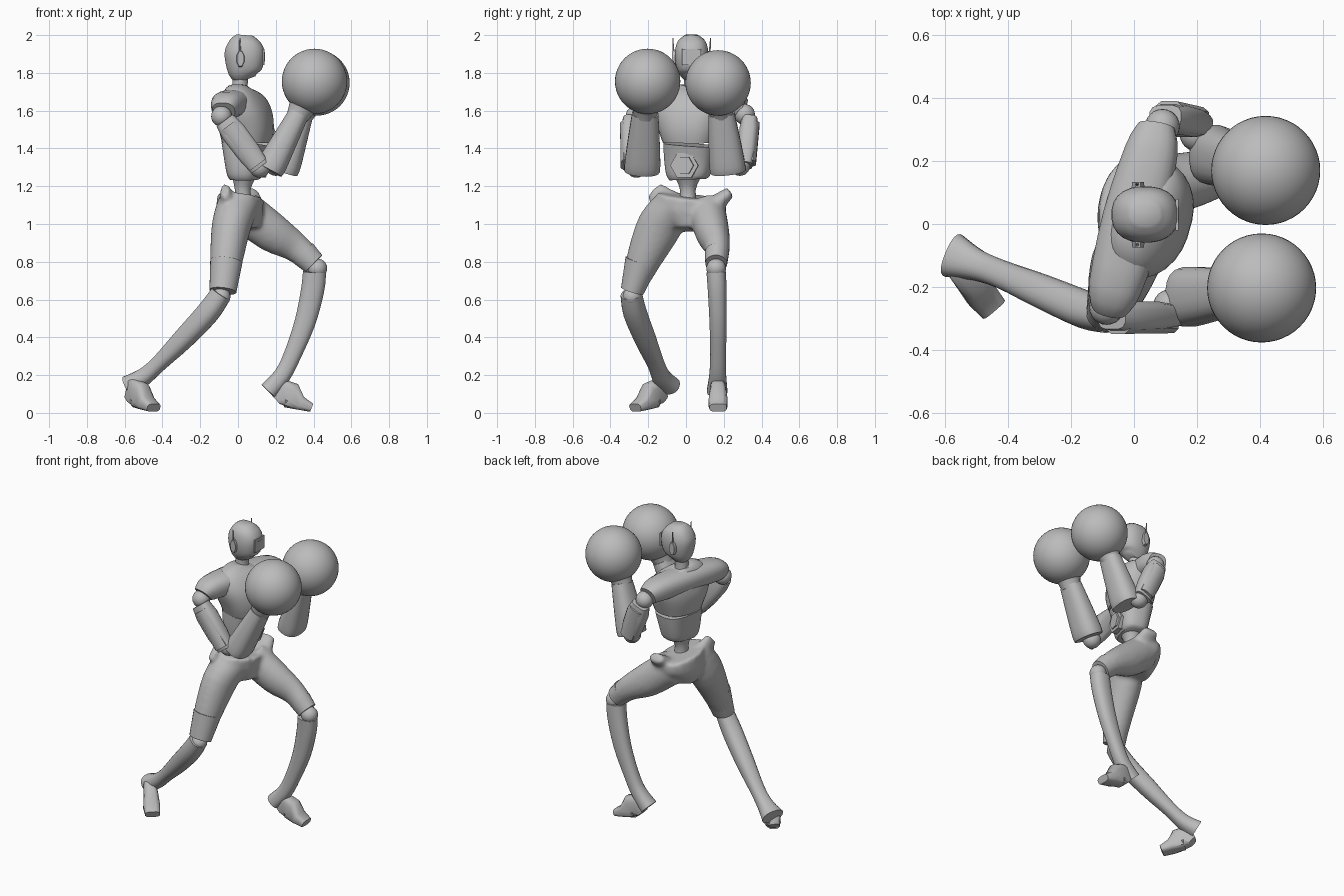
import bpy, bmesh, math
from mathutils import Vector, Matrix

if "Cube" in bpy.data.objects:
    bpy.data.objects.remove(bpy.data.objects["Cube"])

grey = bpy.data.materials.new("plain grey")
grey.use_nodes = True
grey.diffuse_color = (0.5, 0.5, 0.5, 1)
grey.node_tree.nodes["Principled BSDF"].inputs["Base Color"].default_value = grey.diffuse_color


def finish(name, bm, angle=40):
    """Turn a bmesh into a named, shaded object."""
    bmesh.ops.recalc_face_normals(bm, faces=bm.faces)
    mesh = bpy.data.meshes.new(name)
    bm.to_mesh(mesh)
    bm.free()
    mesh.materials.append(grey)
    obj = bpy.data.objects.new(name, mesh)
    bpy.context.collection.objects.link(obj)
    bpy.ops.object.select_all(action='DESELECT')
    obj.select_set(True)
    bpy.context.view_layer.objects.active = obj
    bpy.ops.object.shade_smooth_by_angle(angle=math.radians(angle))
    return obj


def catmull(rows, steps):
    """Smooth rows of numbers into a denser list."""
    out = []
    for i in range(len(rows) - 1):
        quad = [rows[max(i - 1, 0)], rows[i], rows[i + 1], rows[min(i + 2, len(rows) - 1)]]
        for s in range(steps):
            t = s / steps
            out.append([0.5 * (2 * b + (c - a) * t + (2 * a - 5 * b + 4 * c - d) * t * t
                               + (3 * b - a - 3 * c + d) * t ** 3) for a, b, c, d in zip(*quad)])
    return out + [rows[-1]]


def add_loft(bm, rows, side, sides=20, power=1.0, steps=3):
    """Skin rings given as (x, y, z, half width, half depth) along a path."""
    rows = catmull(rows, steps)
    mids = [Vector(r[:3]) for r in rows]
    rings = []
    for i, row in enumerate(rows):
        along = (mids[min(i + 1, len(mids) - 1)] - mids[max(i - 1, 0)]).normalized()
        u = Vector(side)
        u = (u - along * u.dot(along)).normalized()
        v = along.cross(u)
        ring = []
        for k in range(sides):
            a = math.tau * (k + 0.5) / sides
            c, s = math.cos(a), math.sin(a)
            c, s = math.copysign(abs(c) ** power, c), math.copysign(abs(s) ** power, s)
            ring.append(bm.verts.new(mids[i] + u * c * row[3] + v * s * row[4]))
        rings.append(ring)
    for lo, hi in zip(rings, rings[1:]):
        for k in range(sides):
            n = (k + 1) % sides
            bm.faces.new((lo[k], lo[n], hi[n], hi[k]))
    bm.faces.new(rings[0])
    bm.faces.new(rings[-1])


def loft(name, rows, side=(0, 1, 0), **options):
    bm = bmesh.new()
    add_loft(bm, rows, side, **options)
    return finish(name, bm)


def ball(name, centre, radius, segments=24):
    bm = bmesh.new()
    bmesh.ops.create_uvsphere(bm, u_segments=segments, v_segments=segments // 2, radius=radius,
                              matrix=Matrix.Translation(centre))
    return finish(name, bm)


def box(name, centre, size):
    bm = bmesh.new()
    bmesh.ops.create_cube(bm, size=1, matrix=Matrix.Translation(centre) @ Matrix.Diagonal((*size, 1)))
    return finish(name, bm)


# Head, visor, ears and aerials
loft("head", [(.045, .03, 1.765, .035, .05), (.035, .03, 1.8, .07, .085),
              (.035, .03, 1.86, .087, .103), (.035, .03, 1.92, .088, .105),
              (.035, .03, 1.97, .072, .08), (.037, .03, 2.0, .035, .045)], power=.85, sides=24)
box("visor", (.136, .03, 1.885), (.009, .1, .085))
box("visor_slot", (.139, .03, 1.885), (.007, .05, .05))
for name, way in (("right", -1), ("left", 1)):
    loft(name + "_ear", [(.013, .03 + way * .07, 1.875, .024, .048),
                         (.013, .03 + way * .104, 1.875, .02, .042)], side=(1, 0, 0), sides=8, steps=1)
    loft(name + "_aerial", [(.01, .03 + way * .095, 1.9, .006, .006),
                            (.01, .03 + way * .1, 1.985, .003, .003)], sides=6, steps=1)
loft("neck", [(.015, .03, 1.66, .05, .055), (.01, .03, 1.72, .042, .042), (.015, .03, 1.79, .042, .042)])

# Torso, twisted so the right shoulder is drawn back
across = (.27, .96, 0)
loft("chest", [(.045, .02, 1.43, .14, .125), (.045, .02, 1.5, .165, .138), (.035, .02, 1.58, .19, .135),
               (.02, .02, 1.65, .19, .11), (.01, .025, 1.7, .14, .075), (.01, .03, 1.725, .06, .05)],
     side=across, power=.8, sides=28)
loft("shoulder_yoke", [(-.075, -.26, 1.6, .06, .055), (-.06, -.2, 1.63, .085, .07),
                       (0, .02, 1.64, .1, .075), (.055, .23, 1.63, .085, .07),
                       (.07, .305, 1.61, .06, .055)], side=(1, -.27, 0), power=.8)
loft("belly", [(.035, .01, 1.235, .095, .07), (.035, .01, 1.26, .115, .085),
               (.035, .015, 1.34, .13, .1), (.04, .02, 1.42, .137, .12)], side=across, power=.7)
loft("belly_hexagon_frame", [(.08, 0, 1.31, .075, .075), (.143, -.01, 1.31, .075, .075)],
     side=(0, 0, 1), sides=6, steps=1)
loft("belly_hexagon", [(.1, 0, 1.31, .055, .055), (.152, -.012, 1.31, .052, .052)],
     side=(0, 0, 1), sides=6, steps=1)
loft("waist", [(.03, .01, 1.08, .05, .05), (.025, .01, 1.18, .042, .042), (.03, .01, 1.25, .07, .065)])

# Hips and thighs fused into one soft shell
bm = bmesh.new()
hip_parts = [
    [(.02, .02, .97, .09, .1), (.01, .02, 1.05, .17, .125), (.01, .025, 1.1, .19, .125),
     (.015, .03, 1.145, .185, .125)],
    [(0, -.07, 1.1, .1, .11), (-.035, -.14, .99, .12, .105), (-.06, -.22, .82, .095, .088),
     (-.08, -.28, .66, .062, .07)],
    [(.03, .11, 1.07, .1, .11), (.18, .14, .955, .09, .105), (.3, .165, .88, .068, .08),
     (.4, .16, .795, .06, .062)],
    [(-.05, -.1, 1.11, .05, .08), (-.07, -.17, 1.18, .025, .05)],
    [(.06, .15, 1.1, .05, .08), (.06, .235, 1.17, .03, .05)]]
for rows in hip_parts:
    add_loft(bm, rows, (0, 1, 0) if rows[0][3] > .06 else (0, 1, -1))
hips = finish("hips_and_thighs", bm)
remesh = hips.modifiers.new("fuse", 'REMESH')
remesh.mode, remesh.voxel_size, remesh.use_smooth_shade = 'VOXEL', .012, True
soften = hips.modifiers.new("soften", 'SMOOTH')
soften.factor, soften.iterations = .5, 8

# Knees and shins
loft("right_knee_cuff", [(-.062, -.235, .8, .09, .086), (-.08, -.285, .645, .062, .072)], steps=1)
loft("left_knee_cuff", [(.345, .163, .845, .064, .074), (.402, .16, .79, .058, .064)], steps=1)
ball("right_knee", (-.09, -.285, .615), .05)
ball("left_knee", (.42, .16, .765), .052)
loft("right_shin", [(-.09, -.29, .63, .055, .055), (-.16, -.27, .53, .06, .06), (-.29, -.215, .39, .055, .055),
                    (-.42, -.16, .26, .045, .042), (-.5, -.13, .19, .05, .046),
                    (-.575, -.1, .145, .072, .055)], side=(.5, 1, 0), power=.85)
loft("left_shin", [(.405, .16, .745, .052, .062), (.395, .165, .65, .05, .062), (.355, .17, .48, .046, .056),
                   (.29, .17, .31, .042, .047), (.235, .168, .2, .045, .046),
                   (.16, .165, .115, .055, .05)], power=.85)

# Feet, from heel to toe
for name, heel, yaw in (("right_foot", (-.57, -.125), -.86), ("left_foot", (.2, .17), 0)):
    dx, dy = math.cos(yaw), math.sin(yaw)
    rows = [(heel[0] + dx * d, heel[1] + dy * d, (lo + hi) / 2, w, (hi - lo) / 2)
            for d, lo, hi, w in ((0, .04, .1, .032), (.04, .025, .19, .042), (.08, .018, .165, .045),
                                 (.13, .012, .09, .052), (.19, .004, .05, .046))]
    loft(name, rows, side=(-dy, dx, 0), sides=12, power=.6, steps=1)

# Arms: ball, square upper arm, elbow, flared forearm, cuff and round glove
arms = {"right": [(-.087, -.265, 1.57), (.115, -.262, 1.3), (.165, -.232, 1.285), (.33, -.215, 1.6), (.405, -.203, 1.755)],
        "left": [(.09, .31, 1.58), (.2, .285, 1.31), (.245, .222, 1.28), (.35, .185, 1.6), (.418, .17, 1.747)]}
for name, joints in arms.items():
    shoulder, elbow, base, wrist, hand = map(Vector, joints)
    out = Vector((0, -.03 if name == "right" else .03, 0))
    ball(name + "_shoulder_ball", shoulder, .055)
    ball(name + "_elbow_ball", elbow, .055)
    upper = [(*(shoulder.lerp(elbow, t) + out), w, d)
             for t, w, d in ((.08, .04, .055), (.3, .05, .068), (.7, .048, .066), (1, .036, .055))]
    loft(name + "_upper_arm", upper, sides=12, power=.6, steps=1)
    plate = [(*(shoulder.lerp(elbow, t) + out * 1.6), .038, .048) for t in (.18, .95)]
    loft(name + "_upper_arm_plate", plate, sides=8, power=.6, steps=1)
    fore = [(*base.lerp(wrist, t), w, d)
            for t, w, d in ((0, .094, .074), (.12, .095, .078), (.5, .085, .068), (.95, .07, .055))]
    loft(name + "_forearm", fore, power=.8)
    cuff = [(*wrist.lerp(hand, t), r, r) for t, r in ((-.2, .06), (.1, .072), (.5, .1))]
    loft(name + "_glove_cuff", cuff)
    ball(name + "_glove", hand, .173, 48)
